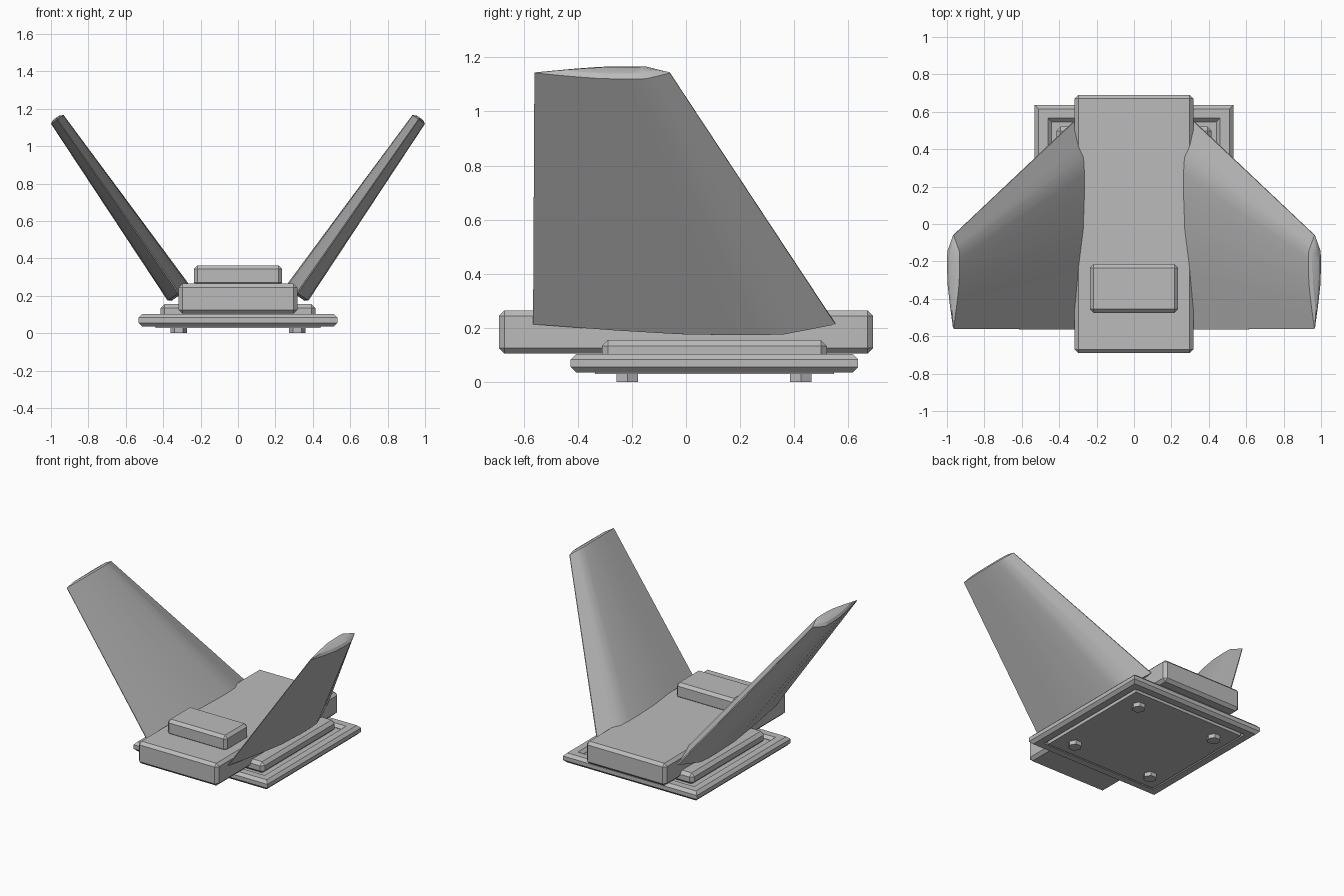
import bpy
import bmesh
import math
from mathutils import Vector

cube = bpy.data.objects.get("Cube")
if cube:
    bpy.data.objects.remove(cube, do_unlink=True)

# Single flat grey for every part
grey = bpy.data.materials.new("plain_grey")
grey.use_nodes = True
GREY = (0.5, 0.5, 0.5, 1)
grey.diffuse_color = GREY
grey.node_tree.nodes["Principled BSDF"].inputs["Base Color"].default_value = GREY


def make_object(name, bm):
    bmesh.ops.recalc_face_normals(bm, faces=bm.faces)
    mesh = bpy.data.meshes.new(name)
    bm.to_mesh(mesh)
    bm.free()
    mesh.materials.append(grey)
    obj = bpy.data.objects.new(name, mesh)
    bpy.context.collection.objects.link(obj)
    return obj


def box(name, low, high, bevel=0.0):
    """Box between two corners with an optional chamfer."""
    low, high = Vector(low), Vector(high)
    bm = bmesh.new()
    bmesh.ops.create_cube(bm, size=1)
    for v in bm.verts:
        v.co = (low + high) / 2 + v.co * (high - low)
    if bevel:
        bmesh.ops.bevel(bm, geom=bm.edges[:], offset=bevel, segments=1, affect='EDGES')
    return make_object(name, bm)


def loft(name, rings, closed):
    """Skin a run of equal-length rings, closing it on itself or capping its ends."""
    bm = bmesh.new()
    loops = [[bm.verts.new(p) for p in ring] for ring in rings]
    count = len(loops[0])
    for i in range(len(loops) if closed else len(loops) - 1):
        a, b = loops[i], loops[(i + 1) % len(loops)]
        for j in range(count):
            k = (j + 1) % count
            bm.faces.new((a[j], a[k], b[k], b[j]))
    if not closed:
        bm.faces.new(loops[0])
        bm.faces.new(loops[-1])
    return make_object(name, bm)


# Body and raised block on top
box("body", (-0.317, -0.69, 0.105), (0.317, 0.69, 0.265), 0.02)
box("top_block", (-0.236, -0.475, 0.25), (0.236, -0.215, 0.363), 0.02)

# Base: chamfered frame, inner panel and raised pedestal
MID_Y = 0.105
frame_profile = [(0, 0.055), (0, 0.083), (0.02, 0.103), (0.07, 0.103),
                 (0.09, 0.083), (0.09, 0.055), (0.07, 0.035), (0.02, 0.035)]
rings = []
for inset, z in frame_profile:
    h = 0.531 - inset
    rings.append([(sx * h, MID_Y + sy * h, z)
                  for sx, sy in ((-1, -1), (1, -1), (1, 1), (-1, 1))])
loft("base_frame", rings, True)
box("base_panel", (-0.442, MID_Y - 0.442, 0.029), (0.442, MID_Y + 0.442, 0.08))
box("pedestal", (-0.415, MID_Y - 0.415, 0.075), (0.415, MID_Y + 0.415, 0.156), 0.022)

# Four hexagonal feet
for side, sx in (("right", -1), ("left", 1)):
    for end, y in (("front", -0.217), ("rear", 0.424)):
        bm = bmesh.new()
        corners = [(sx * 0.317 + 0.045 * math.cos(a), y + 0.045 * math.sin(a), 0)
                   for a in (math.tau * i / 6 for i in range(6))]
        face = bm.faces.new([bm.verts.new(c) for c in corners])
        top = bmesh.ops.extrude_face_region(bm, geom=[face])
        for v in top["geom"]:
            if isinstance(v, bmesh.types.BMVert):
                v.co.z = 0.04
        make_object(f"{end}_{side}_foot", bm)

# Wings: airfoil (chord fraction from the leading edge, relative thickness)
half = [(0, 0.05), (0.1, 0.58), (0.17, 0.94), (0.25, 1), (0.34, 1),
        (0.52, 0.92), (0.72, 0.6), (0.86, 0.32), (1, 0.04)]
outline = [(c, t) for c, t in half] + [(c, -t) for c, t in reversed(half)]
root, tip = Vector((0.317, 0, 0.215)), Vector((0.966, 0, 1.143))
span = (tip - root).normalized()
normal = Vector((span.z, 0, -span.x))


def section(centre, lead, trail, thick):
    chord = Vector((0, trail - lead, 0))
    return [centre + Vector((0, lead, 0)) + chord * c + normal * thick * t
            for c, t in outline]


wing = loft("wings", [
    section(root - span * 0.012, 0.47, -0.42, 0.055),
    section(root, 0.552, -0.565, 0.072),
    section(tip, -0.06, -0.56, 0.041),
    section(tip + span * 0.011, -0.112, -0.47, 0.021),
], False)
mirror = wing.modifiers.new("mirror", 'MIRROR')
mirror.use_axis[0] = True
bpy.ops.object.select_all(action='DESELECT')
wing.select_set(True)
bpy.context.view_layer.objects.active = wing
bpy.ops.object.shade_smooth_by_angle(angle=math.radians(25))
